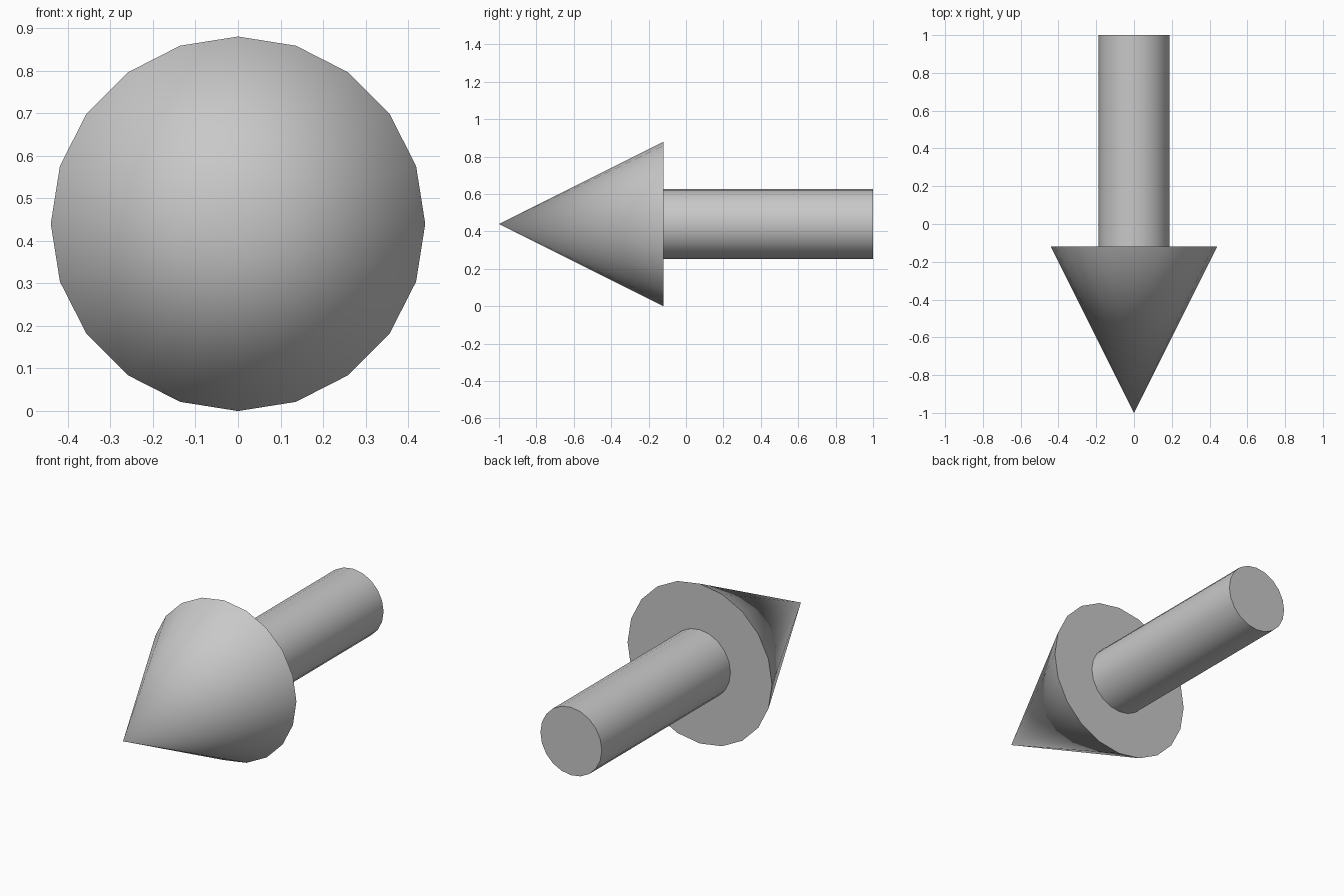
import bpy
import math

cube = bpy.data.objects.get("Cube")
if cube:
    bpy.data.objects.remove(cube, do_unlink=True)

SIDES = 20
HEAD_RADIUS = 0.44
SHAFT_RADIUS = 0.187
TIP_Y, HEAD_BASE_Y, END_Y = -1.0, -0.12, 1.0

# Single grey colour
grey = bpy.data.materials.new("plain grey")
grey.use_nodes = True
colour = (0.58, 0.58, 0.58, 1)
grey.diffuse_color = colour
bsdf = next(n for n in grey.node_tree.nodes if n.type == "BSDF_PRINCIPLED")
bsdf.inputs["Base Color"].default_value = colour


def round_part(name, front_y, back_y, front_radius, back_radius):
    """Tapered or straight round part lying along y."""
    bpy.ops.mesh.primitive_cone_add(
        vertices=SIDES, radius1=back_radius, radius2=front_radius,
        depth=back_y - front_y,
        location=(0, (front_y + back_y) / 2, HEAD_RADIUS),
        rotation=(math.pi / 2, 0, 0))
    part = bpy.context.object
    part.name = name
    part.data.materials.append(grey)
    bpy.ops.object.shade_smooth_by_angle(angle=math.radians(30))
    return part


# Pointed head and straight shaft
round_part("arrow_head", TIP_Y, HEAD_BASE_Y, 0, HEAD_RADIUS)
round_part("arrow_shaft", HEAD_BASE_Y, END_Y, SHAFT_RADIUS, SHAFT_RADIUS)
